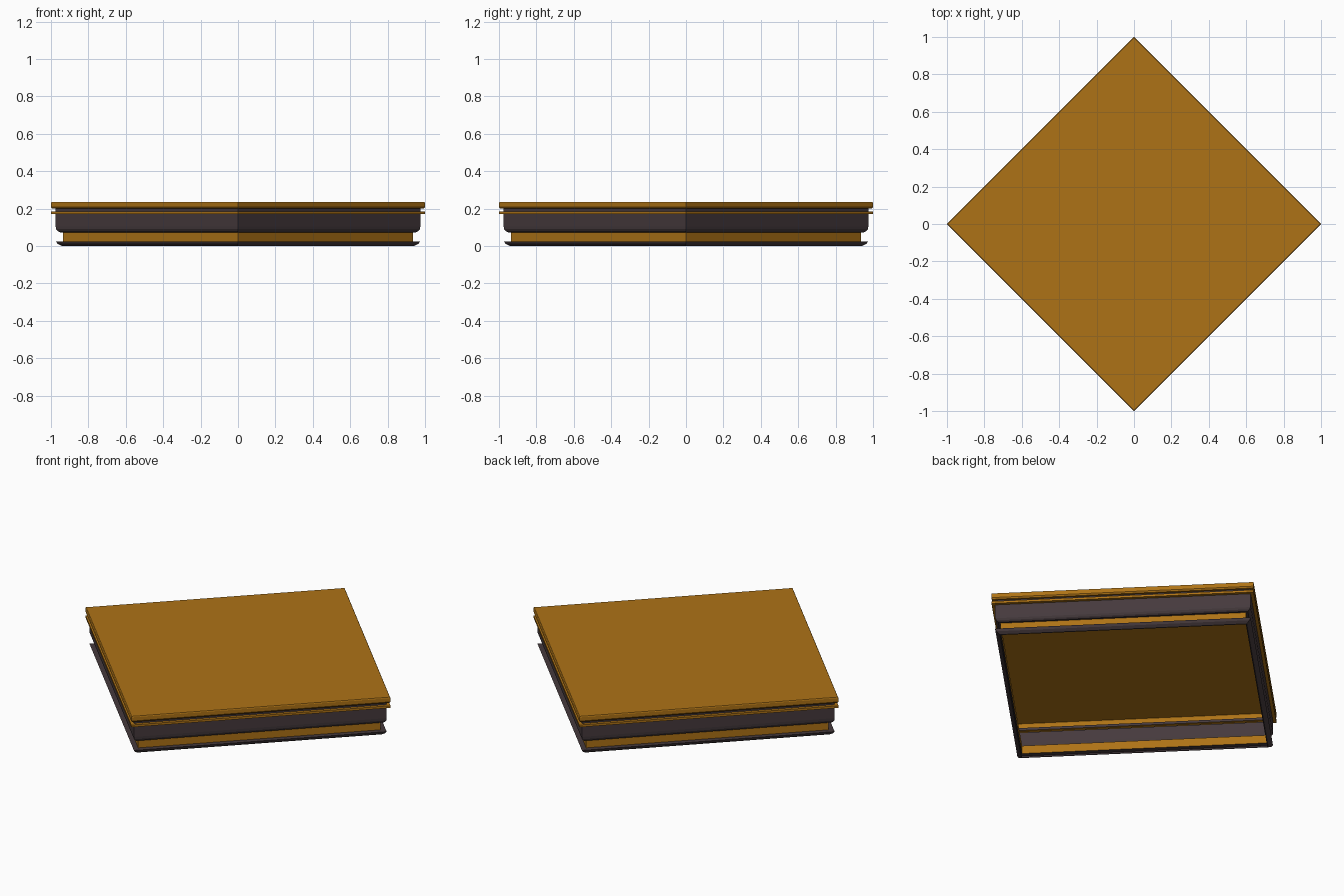
import bpy, bmesh, math

if "Cube" in bpy.data.objects:
    bpy.data.objects.remove(bpy.data.objects["Cube"])


def material(name, rgb):
    m = bpy.data.materials.new(name)
    m.diffuse_color = (*rgb, 1.0)
    m.use_nodes = True
    m.node_tree.nodes["Principled BSDF"].inputs["Base Color"].default_value = m.diffuse_color
    return m


gold = material("gold", (0.42, 0.17, 0.008))
dark = material("dark_brown", (0.06, 0.042, 0.046))


# Sweep a (radius, z) profile round a square whose corners lie on the axes
def square_sweep(name, profile, mat, cap=False):
    bm = bmesh.new()
    rings = [[bm.verts.new((r * math.cos(i * math.pi / 2),
                            r * math.sin(i * math.pi / 2), z)) for i in range(4)]
             for r, z in profile]
    for a, b in zip(rings, rings[1:]):
        for i in range(4):
            j = (i + 1) % 4
            bm.faces.new((a[i], a[j], b[j], b[i]))
    if cap:
        bm.faces.new(rings[-1])
    me = bpy.data.meshes.new(name)
    bm.to_mesh(me)
    bm.free()
    me.materials.append(mat)
    ob = bpy.data.objects.new(name, me)
    bpy.context.collection.objects.link(ob)
    return ob


# The plinth is a hollow shell, open underneath; parts run from bottom to top
square_sweep("base_flange",
             [(0.935, 0.0), (0.942, 0.0), (0.965, 0.012), (0.975, 0.025), (0.935, 0.025)], dark)
square_sweep("recessed_neck", [(0.935, 0.025), (0.935, 0.073)], gold)
square_sweep("main_band",
             [(0.935, 0.073), (0.952, 0.073), (0.965, 0.08), (0.973, 0.09),
              (0.975, 0.105), (0.975, 0.172)], dark)
square_sweep("thin_trim",
             [(0.975, 0.172), (1.0, 0.172), (1.0, 0.185), (0.975, 0.185)], gold)
square_sweep("groove", [(0.975, 0.185), (0.975, 0.2)], dark)
square_sweep("top_slab",
             [(0.975, 0.2), (0.992, 0.2), (1.0, 0.208), (1.0, 0.23), (0.996, 0.235)],
             gold, cap=True)
